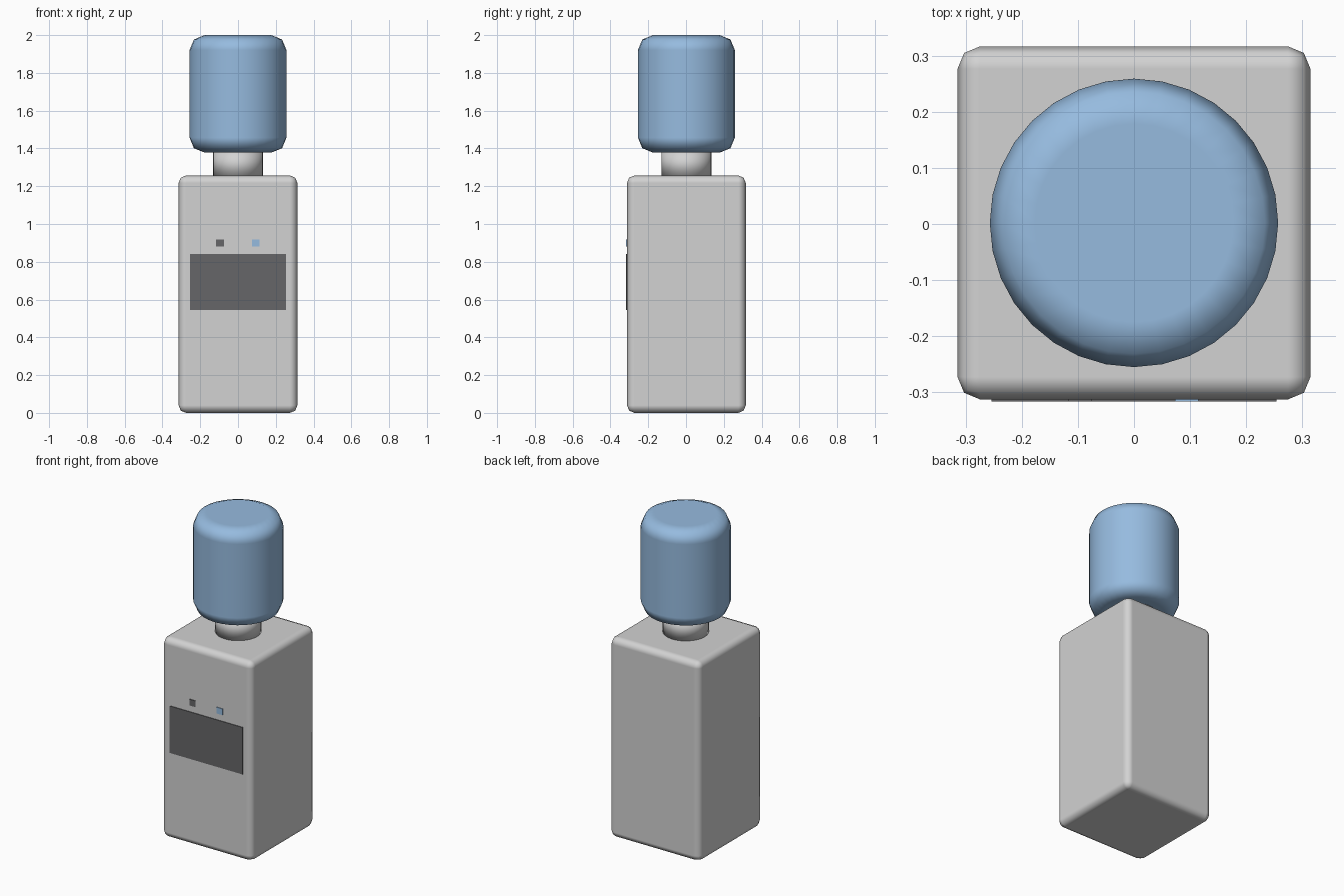
import bpy

if "Cube" in bpy.data.objects:
    bpy.data.objects.remove(bpy.data.objects["Cube"])

CY = 0.002      # body centre in y, leaves room for the thin front plates
HALF = 0.3145   # half width of the body


def material(name, rgb):
    m = bpy.data.materials.new(name)
    m.diffuse_color = (*rgb, 1)
    m.use_nodes = True
    m.node_tree.nodes["Principled BSDF"].inputs["Base Color"].default_value = m.diffuse_color
    return m


grey = material("light_grey", (0.645, 0.645, 0.645))
dark = material("dark_grey", (0.133, 0.133, 0.138))
blue = material("water_blue", (0.305, 0.497, 0.738))


def finish(name, mat, bevel=0.0, smooth=True):
    ob = bpy.context.object
    ob.name = name
    ob.data.materials.append(mat)
    bpy.ops.object.transform_apply(location=False, rotation=False, scale=True)
    if smooth:
        bpy.ops.object.shade_smooth()
    if bevel:
        mod = ob.modifiers.new("rounded_edges", 'BEVEL')
        mod.width = bevel
        mod.segments = 2
        mod.limit_method = 'ANGLE'
        mod.harden_normals = True
    return ob


def box(name, mat, lo, hi, **kw):
    bpy.ops.mesh.primitive_cube_add(size=1, location=[(a + b) / 2 for a, b in zip(lo, hi)])
    bpy.context.object.scale = [b - a for a, b in zip(lo, hi)]
    return finish(name, mat, **kw)


def cylinder(name, mat, r, z0, z1, **kw):
    bpy.ops.mesh.primitive_cylinder_add(vertices=32, radius=r, depth=z1 - z0,
                                        location=(0, CY, (z0 + z1) / 2))
    return finish(name, mat, **kw)


# Cabinet, neck and water bottle
box("cabinet", grey, (-HALF, CY - HALF, 0), (HALF, CY + HALF, 1.257), bevel=0.04)
cylinder("bottle_neck", grey, 0.132, 1.25, 1.385)
cylinder("water_bottle", blue, 0.257, 1.378, 2.0, bevel=0.08)

# Thin plates on the front: dispenser panel and two tap buttons
front, back = CY - HALF - 0.004, CY - HALF + 0.004
box("dispenser_panel", dark, (-0.254, front, 0.545), (0.254, back, 0.84), smooth=False)
for name, mat, x in (("hot_button", dark, -0.096), ("cold_button", blue, 0.094)):
    box(name, mat, (x - 0.021, front, 0.88), (x + 0.021, back, 0.919), smooth=False)
